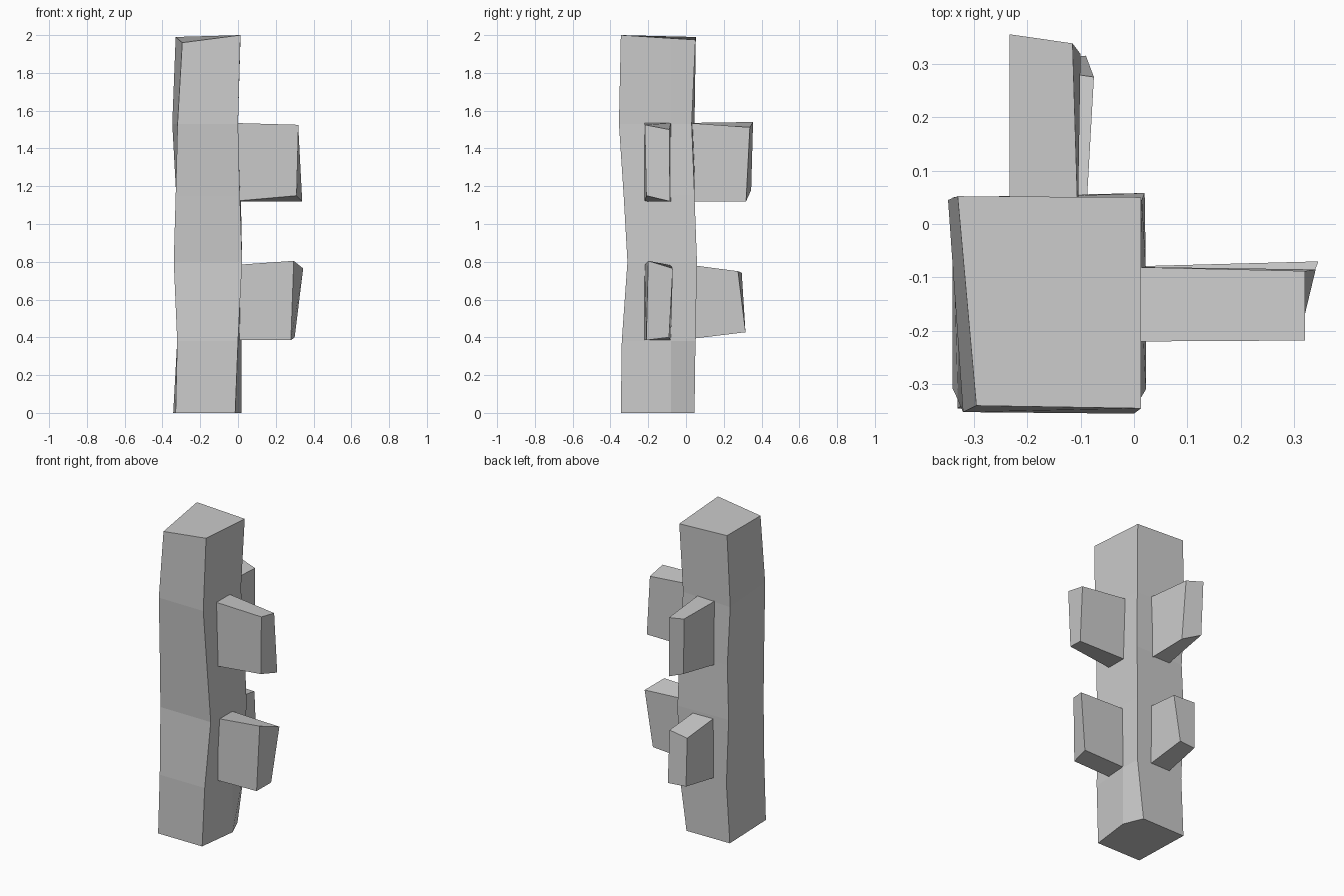
import bpy


def make_mesh(name, verts, faces):
    mesh = bpy.data.meshes.new(name)
    mesh.from_pydata(verts, [], faces)
    obj = bpy.data.objects.new(name, mesh)
    bpy.context.collection.objects.link(obj)
    return obj


def loft(name, rings):
    """Join counter-clockwise rings of points with flat faces and cap both ends."""
    n = len(rings[0])
    faces = [tuple(reversed(range(n))), tuple(range(n * (len(rings) - 1), n * len(rings)))]
    for r in range(len(rings) - 1):
        for i in range(n):
            j = (i + 1) % n
            faces.append((r * n + i, r * n + j, (r + 1) * n + j, (r + 1) * n + i))
    return make_mesh(name, [p for ring in rings for p in ring], faces)


# Post: uneven square section, corners front left, front right, right middle, back right, back left
sections = [
    (0.00, [(-.33, -.345), (-.015, -.345), (.018, -.08), (-.035, .045), (-.343, .042)]),
    (0.38, [(-.322, -.34), (.0, -.34), (.018, -.08), (.015, .05), (-.322, .047)]),
    (0.80, [(-.34, -.307), (.022, -.31), (.022, -.08), (.02, .058), (-.34, .05)]),
    (1.15, [(-.33, -.328), (.01, -.33), (.012, -.08), (.015, .045), (-.327, .045)]),
    (1.53, [(-.32, -.352), (.0, -.355), (.0, -.08), (.0, .03), (-.348, .045)]),
    (1.98, [(-.295, -.34), (.013, -.345), (.013, -.08), (.013, .05), (-.33, .052)]),
]
rings = [[(x, y, z) for x, y in pts] for z, pts in sections]
rings[-1] = [(x, y, z) for (x, y, _), z in zip(rings[-1], (1.96, 2.0, 1.983, 1.975, 1.99))]
loft("post", rings)

# Stubs on the right side: root section sunk in the post, skewed tip
for name, z0, z1, tip in [
    ("lower_right_stub", .385, .782,
     [(.28, -.21, .385), (.30, -.09, .40), (.345, -.07, .765), (.295, -.2, .805)]),
    ("upper_right_stub", 1.12, 1.535,
     [(.31, -.21, 1.15), (.34, -.085, 1.12), (.32, -.088, 1.5), (.32, -.218, 1.525)]),
]:
    root = [(-.03, -.22, z0), (-.03, -.08, z0), (-.03, -.08, z1), (-.03, -.22, z1)]
    loft(name, [root, tip])

# Stubs on the back side
for name, z0, z1, x1, tip in [
    ("lower_back_stub", .39, .785, -.09,
     [(-.09, .315, .427), (-.21, .30, .43), (-.215, .295, .742), (-.075, .275, .75)]),
    ("upper_back_stub", 1.12, 1.535, -.105,
     [(-.10, .318, 1.12), (-.225, .345, 1.18), (-.233, .355, 1.54), (-.115, .338, 1.512)]),
]:
    root = [(x1, .01, z0), (-.233, .01, z0), (-.233, .01, z1), (x1, .01, z1)]
    loft(name, [root, tip])
